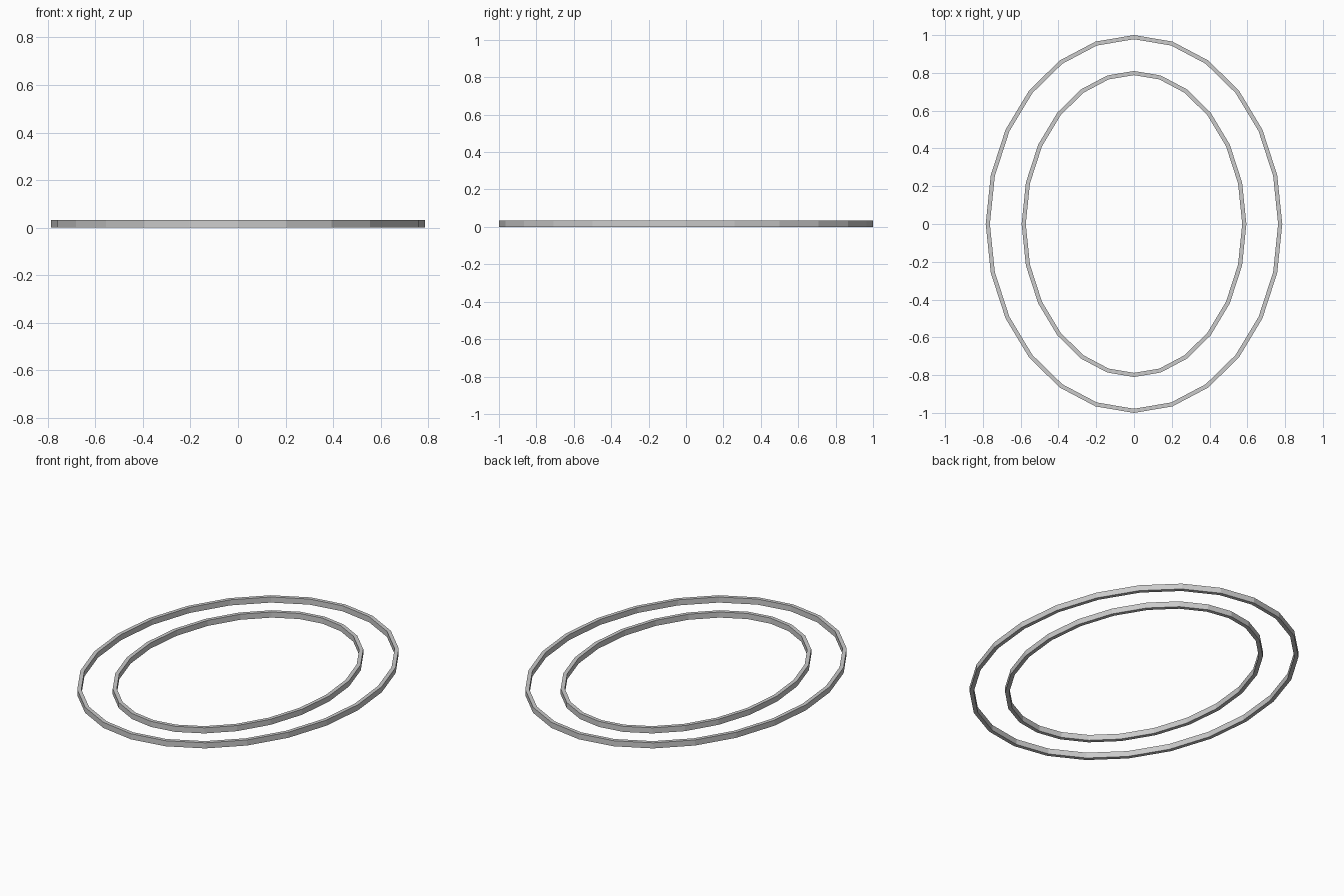
import bpy, bmesh, math
from mathutils import Vector

if "Cube" in bpy.data.objects:
    bpy.data.objects.remove(bpy.data.objects["Cube"])

SIDES, RX, RY, HEIGHT, WALL = 24, 0.785, 1.0, 0.033, 0.022


def outline(inset):
    """Ellipse corners moved inward along the ellipse normal."""
    pts = []
    for i in range(SIDES):
        a = 2 * math.pi * i / SIDES
        p = Vector((RX * math.cos(a), RY * math.sin(a)))
        n = Vector((p.x / RX ** 2, p.y / RY ** 2)).normalized()
        pts.append(p - n * inset)
    return pts


def ring(name, inset):
    """Flat-sided rectangular band following the inset outline."""
    bm = bmesh.new()
    outer, inner = outline(inset), outline(inset + WALL)
    loops = [[bm.verts.new((p.x, p.y, z)) for p in pts]
             for pts, z in ((outer, 0), (outer, HEIGHT), (inner, HEIGHT), (inner, 0))]
    for k in range(4):
        a, b = loops[k], loops[(k + 1) % 4]
        for i in range(SIDES):
            j = (i + 1) % SIDES
            bm.faces.new((a[i], a[j], b[j], b[i]))
    bmesh.ops.recalc_face_normals(bm, faces=bm.faces)
    mesh = bpy.data.meshes.new(name)
    bm.to_mesh(mesh)
    bm.free()
    bpy.context.collection.objects.link(bpy.data.objects.new(name, mesh))


# Two concentric oval bands
ring("outer_ring", 0.0)
ring("inner_ring", 0.19)
